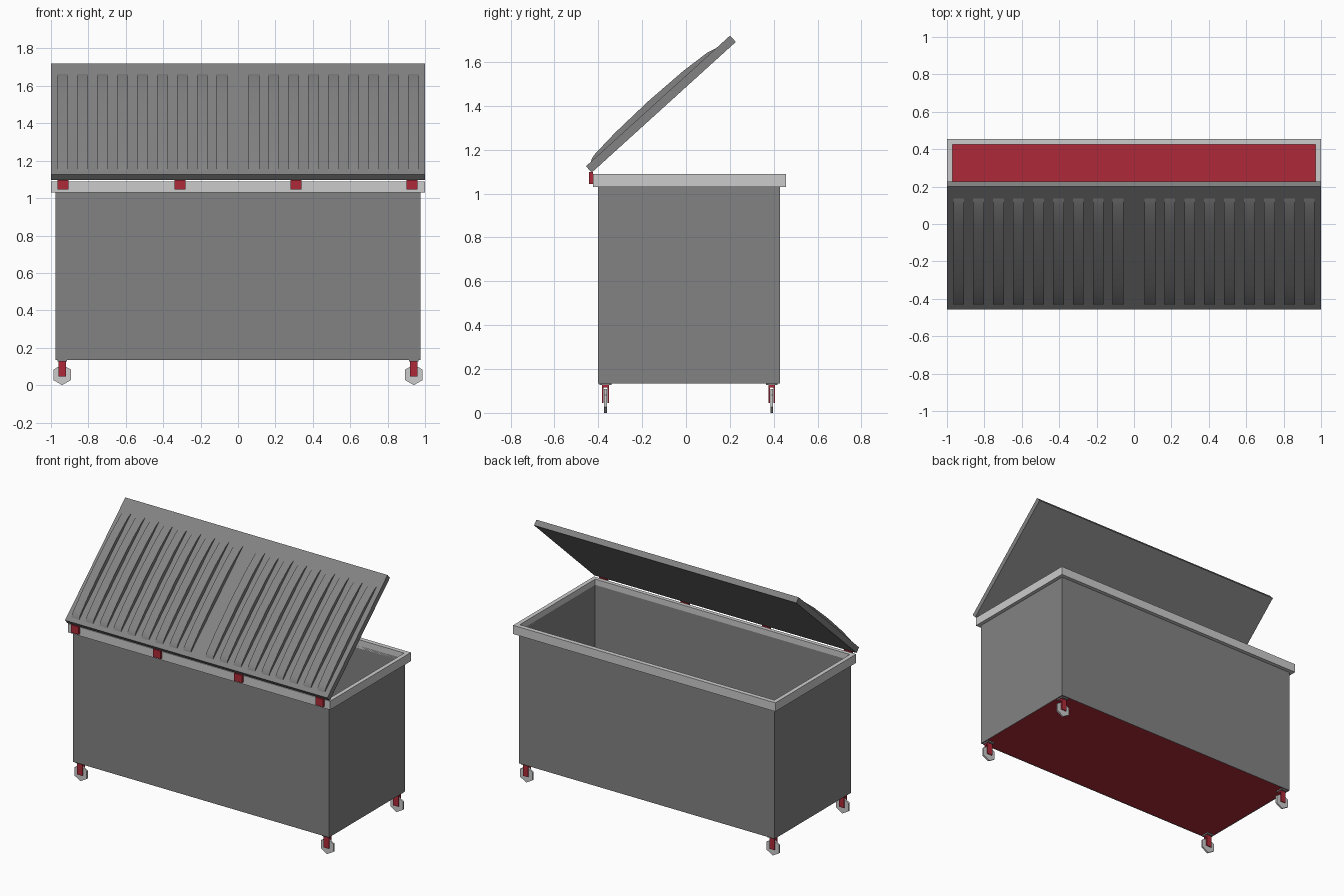
import bpy
import bmesh
from math import radians, sin, cos, pi
from mathutils import Matrix

if "Cube" in bpy.data.objects:
    bpy.data.objects.remove(bpy.data.objects["Cube"])


def paint(name, r, g, b):
    mat = bpy.data.materials.new(name)
    mat.diffuse_color = (r, g, b, 1)
    mat.use_nodes = True
    mat.node_tree.nodes["Principled BSDF"].inputs["Base Color"].default_value = mat.diffuse_color
    return mat


red = paint("red_paint", 0.42, 0.023, 0.04)
dark = paint("dark_grey_metal", 0.225, 0.225, 0.225)


def finish(name, bm, mat=None):
    bmesh.ops.recalc_face_normals(bm, faces=bm.faces)
    mesh = bpy.data.meshes.new(name)
    bm.to_mesh(mesh)
    bm.free()
    obj = bpy.data.objects.new(name, mesh)
    bpy.context.collection.objects.link(obj)
    if mat:
        mesh.materials.append(mat)
    return obj


def add_box(bm, x0, x1, y0, y1, z0, z1):
    m = Matrix.Translation(((x0 + x1) / 2, (y0 + y1) / 2, (z0 + z1) / 2))
    m = m @ Matrix.Diagonal((x1 - x0, y1 - y0, z1 - z0, 1))
    bmesh.ops.create_cube(bm, size=1, matrix=m)


def box(name, *dims, mat=None):
    bm = bmesh.new()
    add_box(bm, *dims)
    return finish(name, bm, mat)


def add_prism(bm, points, offset):
    """Extrude a closed 3D outline along an offset vector."""
    face = bm.faces.new([bm.verts.new(p) for p in points])
    ext = bmesh.ops.extrude_face_region(bm, geom=[face], use_keep_orig=True)
    verts = [g for g in ext["geom"] if isinstance(g, bmesh.types.BMVert)]
    bmesh.ops.translate(bm, verts=verts, vec=offset)


def frame(name, outer, inner, z0, z1, mat=None):
    """Rectangular ring between two x0, x1, y0, y1 rectangles."""
    bm = bmesh.new()
    rings = []
    for (x0, x1, y0, y1), z in ((outer, z0), (outer, z1), (inner, z1), (inner, z0)):
        rings.append([bm.verts.new((x, y, z)) for x, y in
                      ((x0, y0), (x1, y0), (x1, y1), (x0, y1))])
    for r in range(4):
        a, b = rings[r], rings[(r + 1) % 4]
        for i in range(4):
            j = (i + 1) % 4
            bm.faces.new((a[i], a[j], b[j], b[i]))
    return finish(name, bm, mat)


# Thin-walled bin body, red floor and thick top rim
BODY = (-0.975, 0.975, -0.402, 0.428)
INNER = (-0.971, 0.971, -0.398, 0.424)
frame("bin_walls", BODY, INNER, 0.135, 1.05, dark)
box("bin_floor", *INNER, 0.137, 0.143, mat=red)
frame("top_rim", (-1, 1, -0.425, 0.455), INNER, 1.03, 1.09)

# Open lid with raised arched ribs, built flat then tilted about its lower edge
tilt = Matrix.Translation((0, -0.43, 1.096)) @ Matrix.Rotation(radians(42.2), 4, 'X')
T = 0.039
lid = box("lid_panel", -1, 1, 0, 0.887, 0, T, mat=dark)
lid.matrix_world = tilt

RIB = [(0.03, -0.005), (0.03, 0.0), (0.045, 0.009), (0.07, 0.014), (0.2, 0.024),
       (0.41, 0.029), (0.62, 0.024), (0.76, 0.012), (0.80, 0.0), (0.80, -0.005)]
bm = bmesh.new()
for side in (-1, 1):
    for i in range(9):
        x = side * (0.085 + i * 0.1065)
        add_prism(bm, [(x - 0.029, u, T + h) for u, h in RIB], (0.058, 0, 0))
ribs = finish("lid_ribs", bm, dark)
ribs.matrix_world = tilt
bpy.context.view_layer.objects.active = ribs
ribs.select_set(True)
bpy.ops.object.shade_smooth_by_angle(angle=radians(30))

# Lid hinges
bm = bmesh.new()
for x in (-0.935, -0.31, 0.31, 0.93):
    add_box(bm, x - 0.029, x + 0.029, -0.443, -0.424, 1.045, 1.098)
finish("lid_hinges", bm, red)

# Four casters: mounting plate, red fork and six-sided wheel
for row, y in (("front", -0.367), ("rear", 0.391)):
    for side, x in (("left", -0.94), ("right", 0.94)):
        tag = row + "_" + side
        box(tag + "_caster_plate", x - 0.025, x + 0.025, y - 0.027, y + 0.027,
            0.127, 0.137, mat=dark)
        bm = bmesh.new()
        for s in (-1, 1):
            c = y + s * 0.012
            add_box(bm, x - 0.02, x + 0.02, c - 0.003, c + 0.003, 0.045, 0.128)
        add_box(bm, x - 0.02, x + 0.02, y - 0.012, y + 0.012, 0.116, 0.128)
        finish(tag + "_caster_fork", bm, red)
        bm = bmesh.new()
        hexagon = [(x + 0.055 * sin(k * pi / 3), y - 0.006, 0.055 + 0.055 * cos(k * pi / 3))
                   for k in range(6)]
        add_prism(bm, hexagon, (0, 0.012, 0))
        finish(tag + "_caster_wheel", bm)
